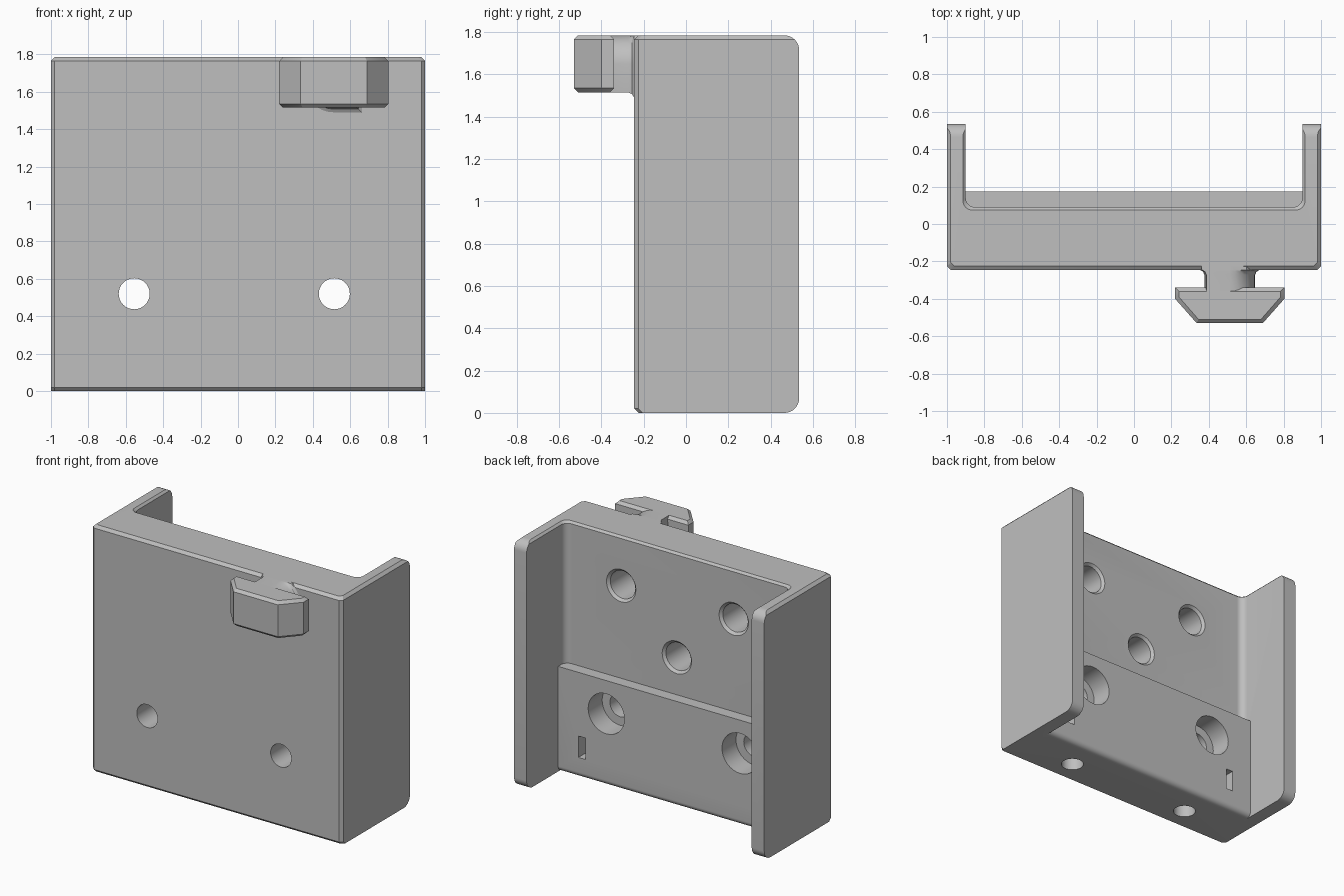
import bpy, bmesh
from math import sin, cos, pi, radians

cube = bpy.data.objects.get("Cube")
if cube:
    bpy.data.objects.remove(cube, do_unlink=True)

TOP, FRONT, BACK = 1.785, -0.245, 0.535

grey = bpy.data.materials.new("plain_grey")
grey.use_nodes = True
grey.diffuse_color = (0.52, 0.52, 0.52, 1)
grey.node_tree.nodes["Principled BSDF"].inputs["Base Color"].default_value = (0.52, 0.52, 0.52, 1)


def loft(name, rings):
    """Closed solid through a list of matching point rings."""
    bm = bmesh.new()
    vs = [[bm.verts.new(p) for p in ring] for ring in rings]
    n = len(vs[0])
    for a, b in zip(vs, vs[1:]):
        for i in range(n):
            j = (i + 1) % n
            bm.faces.new((a[i], a[j], b[j], b[i]))
    bm.faces.new(vs[0][::-1])
    bm.faces.new(vs[-1])
    bmesh.ops.recalc_face_normals(bm, faces=bm.faces)
    me = bpy.data.meshes.new(name)
    bm.to_mesh(me)
    bm.free()
    me.materials.append(grey)
    ob = bpy.data.objects.new(name, me)
    bpy.context.collection.objects.link(ob)
    return ob


def arc(cx, cy, r, start, end, n=8):
    """Arc points in a plane, angles in degrees."""
    angles = [radians(start + (end - start) * i / n) for i in range(n + 1)]
    return [(cx + r * cos(a), cy + r * sin(a)) for a in angles]


def prism_x(name, profile, half):
    return loft(name, [[(x, y, z) for y, z in profile] for x in (-half, half)])


def lathe(name, x, z, steps):
    """Round cutter along y, from (y, radius) steps."""
    return loft(name, [[(px, y, pz) for px, pz in arc(x, z, r, 0, 348.75, 31)] for y, r in steps])


def box(name, x0, x1, y0, y1, z0, z1):
    ring = [(x0, y0), (x1, y0), (x1, y1), (x0, y1)]
    return loft(name, [[(x, y, z) for x, y in ring] for z in (z0, z1)])


def cut(ob, cutters):
    """Subtract every cutter and remove it."""
    for c in cutters:
        mod = ob.modifiers.new("cut", "BOOLEAN")
        mod.operation, mod.solver, mod.object = "DIFFERENCE", "EXACT", c
    bpy.context.view_layer.update()
    dg = bpy.context.evaluated_depsgraph_get()
    me = bpy.data.meshes.new_from_object(ob.evaluated_get(dg))
    ob.modifiers.clear()
    ob.data = me
    for c in cutters:
        bpy.data.objects.remove(c, do_unlink=True)


def smooth(ob):
    bpy.ops.object.select_all(action="DESELECT")
    ob.select_set(True)
    bpy.context.view_layer.objects.active = ob
    bpy.ops.object.shade_smooth_by_angle(angle=radians(30))


# Bracket block with chamfered front and top edges
def block_ring(z, w, f, c=0.02):
    half = [(w - c, f), (w, f + c), (w, 0.6)]
    return [(x, y, z) for x, y in half + [(-x, y) for x, y in reversed(half)]]


bracket = loft("bracket", [block_ring(0, 1, FRONT + 0.02), block_ring(0.02, 1, FRONT),
                           block_ring(TOP - 0.02, 1, FRONT), block_ring(TOP, 0.98, FRONT + 0.02)])


# Cavity between the side walls: filleted corners, flared rim
def cavity_ring(z, grow):
    r, w, y = 0.05, 0.9 + grow, 0.09 + grow * -1
    right = arc(w - r, y + r, r, -90, 0) + [(w, 1)]
    return [(px, py, z) for px, py in right + [(-a, b) for a, b in reversed(right)]]


cavity = loft("cavity", [cavity_ring(0.76, -0.0), cavity_ring(TOP - 0.015, 0), cavity_ring(TOP + 0.015, 0.03)])

# Space behind the thicker lower part, with a rounded bottom edge
under = [(0.175, 0.78), (1, 0.78), (1, -0.1), (0.135, -0.1)] + arc(0.135, 0.04, 0.04, -90, 0)
lower_space = prism_x("lower_space", under, 0.9)

# Rounded rear corners of the walls
r = 0.07
rim = (arc(BACK - r, r, r, -90, 0) + arc(BACK - r, TOP - r, r, 0, 90)
       + [(BACK - r, 2), (0.8, 2), (0.8, -0.2), (BACK - r, -0.2)])
cutters = [cavity, lower_space, prism_x("rear_round", rim, 1.2)]

# Counterbored through holes
for x in (-0.555, 0.515):
    cutters.append(lathe("screw_hole", x, 0.52, [(-0.4, 0.083), (0.015, 0.083), (0.0151, 0.145), (0.3, 0.145)]))

# Blind holes with a small countersink
for x, z in ((0.455, 1.43), (-0.445, 1.43), (0.01, 1.03)):
    cutters.append(lathe("blind_hole", x, z, [(-0.19, 0.1), (0.072, 0.1), (0.108, 0.135)]))

# Small slots and round pockets in the underside
for s in (-1, 1):
    cutters.append(box("slot", s * 0.71 - 0.028, s * 0.71 + 0.028, 0.03, 0.3, 0.145, 0.3))
    pocket = [[(px, py, z) for px, py in arc(s * 0.503, -0.06, 0.076, 0, 348.75, 31)] for z in (-0.1, 0.25)]
    cutters.append(loft("pocket", pocket))

for c in cutters:
    c.hide_render = True
cut(bracket, cutters)
smooth(bracket)

# Hook head: tapered plate with chamfered top and bottom
CX = 0.512


def head_ring(z, d):
    half = [(0.177 - d / 2, -0.53 + d), (0.292 - d, -0.40 + d / 2), (0.292 - d, -0.34 - d)]
    return [(CX + x, y, z) for x, y in half + [(-x, y) for x, y in reversed(half)]]


head = loft("hook_head", [head_ring(1.515, 0.02), head_ring(1.535, 0),
                          head_ring(TOP - 0.02, 0), head_ring(TOP, 0.02)])
head.data.update()
smooth(head)


# Hook neck: round with two opposite square corners, flared at the block
def neck_ring(y, grow):
    q, cz = 0.125 + grow, 1.65
    pts = (arc(CX, cz, 0.135 + grow, 0, 90) + [(CX - q, cz + 0.135 + grow)]
           + arc(CX, cz, 0.135 + grow, 180, 270) + [(CX + q, cz - 0.135 - grow)])
    return [(x, y, min(z, TOP)) for x, z in pts]


neck = loft("hook_neck", [neck_ring(-0.36, 0), neck_ring(-0.272, 0), neck_ring(-0.255, 0.008),
                          neck_ring(-0.245, 0.025), neck_ring(-0.22, 0.025)])
smooth(neck)
